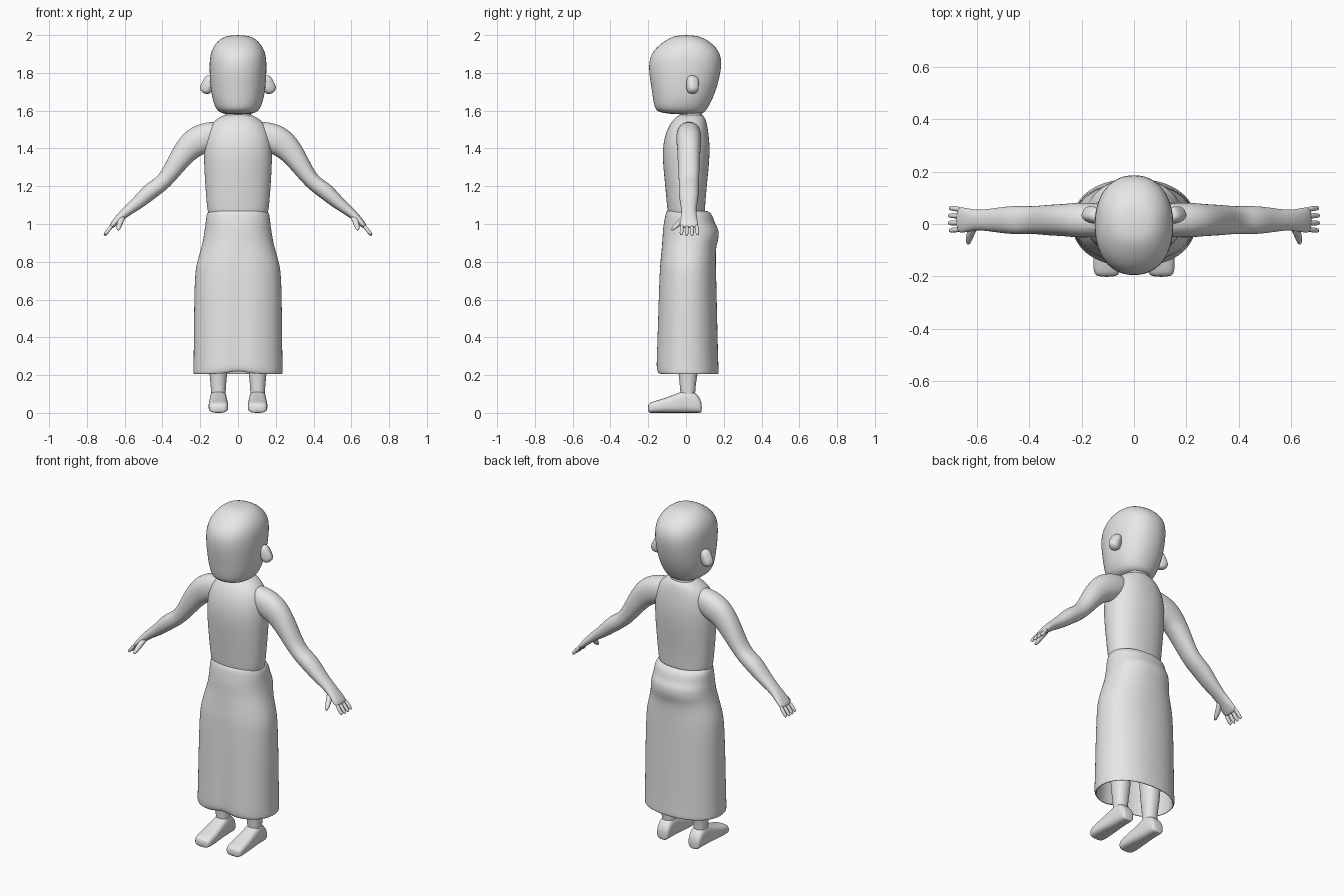
import bpy, bmesh, math
from mathutils import Vector

cube = bpy.data.objects.get("Cube")
if cube:
    bpy.data.objects.remove(cube, do_unlink=True)

grey_value = (.8, .8, .8, 1)
grey = bpy.data.materials.new("plain grey")
grey.use_nodes = True
grey.diffuse_color = grey_value
grey.node_tree.nodes["Principled BSDF"].inputs["Base Color"].default_value = grey_value

ACROSS, DEPTH, UP = Vector((1, 0, 0)), Vector((0, 1, 0)), Vector((0, 0, 1))


def level(z, front, back, half, x=0):
    """Horizontal ring between a front and a back depth."""
    centre = Vector((x, (front + back) / 2, z))
    return centre, ACROSS * half, DEPTH * (back - front) / 2


def upright(y, half, top, x):
    """Vertical ring that stands on the ground."""
    return Vector((x, y, top / 2)), ACROSS * half, UP * top / 2


def joint(x, z, thick, wide, y=.015):
    """One point of a limb with its half thickness and half width."""
    return Vector((x, y, z)), thick, wide


def limb_rings(joints, side=DEPTH):
    """Turn limb points into rings that stand square to the path."""
    rings = []
    for i, (centre, thick, wide) in enumerate(joints):
        following = joints[min(i + 1, len(joints) - 1)][0]
        previous = joints[max(i - 1, 0)][0]
        tangent = (following - previous).normalized()
        axis = (side - tangent * side.dot(tangent)).normalized()
        rings.append((centre, axis.cross(tangent) * thick, axis * wide))
    return rings


def superellipse(centre, u, v, power, segments):
    points = []
    for i in range(segments):
        angle = math.tau * (i + .5) / segments
        c, s = math.cos(angle), math.sin(angle)
        points.append(centre + u * math.copysign(abs(c) ** (2 / power), c)
                      + v * math.copysign(abs(s) ** (2 / power), s))
    return points


def loft(name, rings, power=2.2, segments=20, mirror=False, shape=None, shell=0):
    """Skin the rings; a shell stays open and gains an inner wall."""
    bm = bmesh.new()
    rows = []
    for centre, u, v in rings:
        points = superellipse(centre, u, v, power, segments)
        rows.append([bm.verts.new(shape(p) if shape else p) for p in points])
    for low, high in zip(rows, rows[1:]):
        for i in range(segments):
            j = (i + 1) % segments
            bm.faces.new((low[i], low[j], high[j], high[i]))
    if not shell:
        bm.faces.new(rows[0][::-1])
        bm.faces.new(rows[-1])
        bmesh.ops.recalc_face_normals(bm, faces=bm.faces)
    for face in bm.faces:
        face.smooth = True
    mesh = bpy.data.meshes.new(name)
    bm.to_mesh(mesh)
    bm.free()
    mesh.materials.append(grey)
    ob = bpy.data.objects.new(name, mesh)
    bpy.context.collection.objects.link(ob)
    if mirror:
        ob.modifiers.new("Mirror", 'MIRROR')
    if shell:
        wall = ob.modifiers.new("Wall", 'SOLIDIFY')
        wall.thickness = shell
        wall.offset = -1
    smooth = ob.modifiers.new("Smooth", 'SUBSURF')
    smooth.levels = smooth.render_levels = 2


# Head and neck
loft("head", [
    level(z=1.58, front=-.06, back=.07, half=.06),
    level(z=1.59, front=-.15, back=.1, half=.1),
    level(z=1.62, front=-.17, back=.12, half=.125),
    level(z=1.7, front=-.18, back=.16, half=.146),
    level(z=1.84, front=-.205, back=.195, half=.154),
    level(z=1.92, front=-.18, back=.18, half=.146),
    level(z=1.98, front=-.1, back=.11, half=.1),
    level(z=2, front=-.05, back=.05, half=.05),
], segments=28)
loft("neck", [
    level(z=1.5, front=-.05, back=.09, half=.09),
    level(z=1.56, front=-.03, back=.09, half=.07),
    level(z=1.64, front=-.02, back=.08, half=.07),
])

# Ears lean outward and back
loft("ear", limb_rings([
    joint(x=.13, z=1.73, thick=.05, wide=.03, y=.02),
    joint(x=.17, z=1.74, thick=.055, wide=.035, y=.04),
    joint(x=.186, z=1.75, thick=.035, wide=.02, y=.05),
]), power=3, segments=12, mirror=True)

# Torso
loft("torso", [
    level(z=1, front=-.09, back=.1, half=.15),
    level(z=1.08, front=-.1, back=.1, half=.165),
    level(z=1.2, front=-.11, back=.11, half=.174),
    level(z=1.38, front=-.13, back=.13, half=.185),
    level(z=1.48, front=-.11, back=.12, half=.17),
    level(z=1.54, front=-.08, back=.11, half=.14),
    level(z=1.59, front=-.03, back=.09, half=.06),
], segments=28)

# Arms and palms
loft("arm", limb_rings([
    joint(x=.06, z=1.5, thick=.06, wide=.06),
    joint(x=.2, z=1.45, thick=.085, wide=.07),
    joint(x=.26, z=1.41, thick=.072, wide=.062),
    joint(x=.32, z=1.33, thick=.056, wide=.06),
    joint(x=.39, z=1.22, thick=.04, wide=.052),
    joint(x=.46, z=1.18, thick=.047, wide=.056),
    joint(x=.53, z=1.11, thick=.035, wide=.047),
    joint(x=.6, z=1.06, thick=.025, wide=.036),
    joint(x=.66, z=1, thick=.017, wide=.052),
    joint(x=.675, z=.98, thick=.011, wide=.045),
]), mirror=True)

# Fingers spread from the palm, the outer ones shorter
for i in range(4):
    spread = i - 1.5
    reach = 1 - abs(spread) * .05
    steps = []
    for along, radius in ((0, .011), (.8, .011), (1, .007)):
        steps.append(joint(x=.66 + .05 * along * reach, z=1 - .063 * along * reach,
                           thick=radius, wide=radius,
                           y=.018 + spread * (.025 + .004 * along)))
    loft(f"finger_{i + 1}", limb_rings(steps), segments=8, mirror=True)
loft("thumb", limb_rings([
    joint(x=.605, z=1.045, thick=.015, wide=.015, y=0),
    joint(x=.625, z=1.01, thick=.016, wide=.018, y=-.03),
    joint(x=.636, z=.965, thick=.01, wide=.01, y=-.08),
], side=ACROSS), segments=10, mirror=True)


# Long wrap skirt with a shallow front fold and a tucked hem
def fold(p):
    if p.y < 0:
        crease = math.exp(-(p.x / .05) ** 2)
        p.y += .014 * crease * max(0, min(1, (.95 - p.z) / .4))
        if p.z < .23:
            p.y += .016 * math.exp(-(p.x / .14) ** 2)
            p.z += .015 * crease
    return p


loft("skirt", [
    level(z=.204, front=-.165, back=.174, half=.237),
    level(z=.23, front=-.166, back=.173, half=.237),
    level(z=.3, front=-.162, back=.17, half=.235),
    level(z=.73, front=-.147, back=.16, half=.232),
    level(z=.8, front=-.14, back=.158, half=.217),
    level(z=.88, front=-.13, back=.158, half=.193),
    level(z=.92, front=-.126, back=.174, half=.184),
    level(z=.975, front=-.122, back=.174, half=.176),
    level(z=1, front=-.118, back=.152, half=.172),
    level(z=1.05, front=-.11, back=.142, half=.168),
    level(z=1.073, front=-.1, back=.11, half=.155),
], segments=40, shape=fold, shell=.012)

# Legs
stance = .104
loft("leg", [
    level(z=.05, front=-.03, back=.05, half=.04, x=stance),
    level(z=.13, front=-.03, back=.047, half=.038, x=stance),
    level(z=.24, front=-.045, back=.07, half=.052, x=stance),
    level(z=.4, front=-.05, back=.07, half=.057, x=stance),
    level(z=.9, front=-.08, back=.09, half=.08, x=stance),
], mirror=True)

# Feet run from heel to toe on a flat sole
loft("foot", [
    upright(y=.084, half=.03, top=.05, x=stance),
    upright(y=.07, half=.04, top=.09, x=stance),
    upright(y=.02, half=.044, top=.13, x=stance),
    upright(y=-.03, half=.046, top=.11, x=stance),
    upright(y=-.12, half=.053, top=.075, x=stance),
    upright(y=-.18, half=.052, top=.06, x=stance),
    upright(y=-.203, half=.043, top=.045, x=stance),
], power=3, mirror=True)
